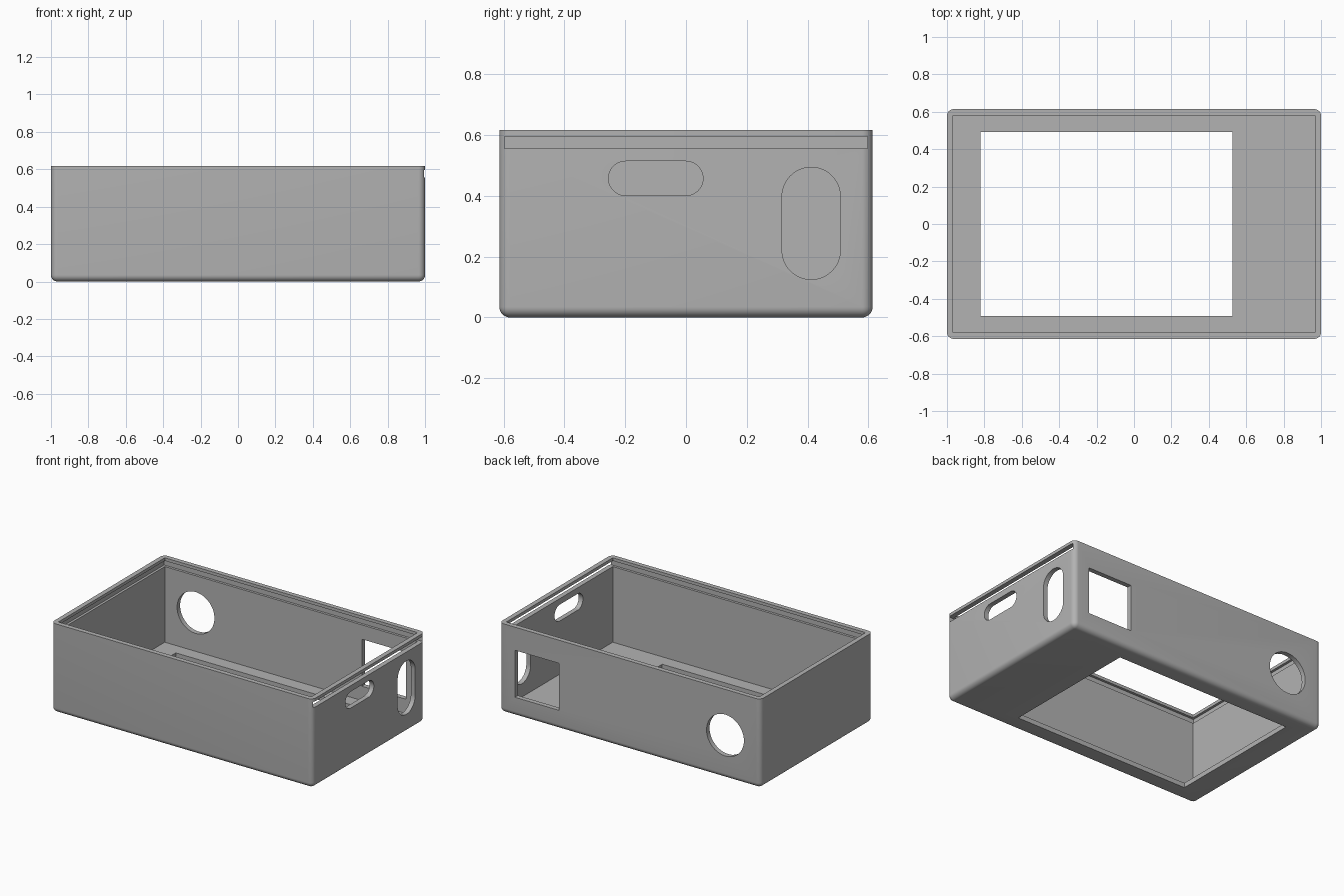
import bpy, bmesh, math
from mathutils import Matrix

if "Cube" in bpy.data.objects:
    bpy.data.objects.remove(bpy.data.objects["Cube"])

W, D, H = 1.0, 0.614, 0.617     # half width, half depth, height
T, R = 0.033, 0.035             # wall thickness, corner radius

grey = bpy.data.materials.new("grey plastic")
grey.diffuse_color = (0.45, 0.45, 0.45, 1)
grey.use_nodes = True
grey.node_tree.nodes["Principled BSDF"].inputs["Base Color"].default_value = grey.diffuse_color


def make_object(name, bm):
    bmesh.ops.recalc_face_normals(bm, faces=bm.faces)
    mesh = bpy.data.meshes.new(name)
    bm.to_mesh(mesh)
    bm.free()
    mesh.materials.append(grey)
    obj = bpy.data.objects.new(name, mesh)
    bpy.context.collection.objects.link(obj)
    return obj


def box_bm(x0, x1, y0, y1, z0, z1):
    bm = bmesh.new()
    bmesh.ops.create_cube(bm, size=1)
    bmesh.ops.scale(bm, vec=(x1 - x0, y1 - y0, z1 - z0), verts=bm.verts)
    bmesh.ops.translate(bm, vec=((x0 + x1) / 2, (y0 + y1) / 2, (z0 + z1) / 2), verts=bm.verts)
    return bm


def box(name, *bounds):
    return make_object(name, box_bm(*bounds))


def stadium(name, y0, y1, z0, z1, n=24):
    """Rounded slot cutter running along x through the right wall."""
    r = min(y1 - y0, z1 - z0) / 2
    cy, cz = (y0 + y1) / 2, (z0 + z1) / 2
    dy, dz = (y1 - y0) / 2 - r, (z1 - z0) / 2 - r
    start = 0 if dz > dy else -math.pi / 2
    bm = bmesh.new()
    verts = []
    for half, s in ((0, 1), (1, -1)):
        for i in range(n + 1):
            a = start + math.pi * (half + i / n)
            verts.append(bm.verts.new((W - 0.1, cy + s * dy + r * math.cos(a),
                                       cz + s * dz + r * math.sin(a))))
    face = bm.faces.new(verts)
    out = bmesh.ops.extrude_face_region(bm, geom=[face])["geom"]
    bmesh.ops.translate(bm, vec=(0.2, 0, 0),
                        verts=[v for v in out if isinstance(v, bmesh.types.BMVert)])
    return make_object(name, bm)


def round_hole(name, x, z, r):
    """Round cutter running along y through the back wall."""
    bm = bmesh.new()
    bmesh.ops.create_cone(bm, cap_ends=True, segments=64, radius1=r, radius2=r, depth=0.2,
                          matrix=Matrix.Translation((x, D, z)) @ Matrix.Rotation(math.pi / 2, 4, 'X'))
    return make_object(name, bm)


# Case body: block with rounded upright and bottom edges, square top rim
bm = box_bm(-W, W, -D, D, 0, H)
edges = [e for e in bm.edges if min(v.co.z for v in e.verts) < 0.01]
bmesh.ops.bevel(bm, geom=edges, offset=R, offset_type='OFFSET', segments=8,
                profile=0.5, affect='EDGES', clamp_overlap=True)
case = make_object("case", bm)

cutters = [
    box("cavity", -W + T, W - T, -D + T, D - T, T, H + 0.1),
    # sliding lid groove, open through the right wall
    box("lid_groove", -W + 0.016, W + 0.1, -0.598, 0.598, 0.556, 0.596),
    box("floor_window", -0.82, 0.526, -0.491, 0.491, -0.1, 0.1),
    stadium("small_side_slot", -0.255, 0.056, 0.401, 0.514),
    stadium("tall_side_slot", 0.316, 0.508, 0.125, 0.494),
    box("back_window", 0.54, 0.88, D - 0.1, D + 0.1, 0.132, 0.457),
    round_hole("back_round_hole", -0.73, 0.30, 0.143),
]
for cutter in cutters:
    mod = case.modifiers.new(cutter.name, 'BOOLEAN')
    mod.operation, mod.solver, mod.object = 'DIFFERENCE', 'EXACT', cutter

# Apply the cuts and drop the cutters
graph = bpy.context.evaluated_depsgraph_get()
cut_mesh = bpy.data.meshes.new_from_object(case.evaluated_get(graph))
case.modifiers.clear()
case.data = cut_mesh
for cutter in cutters:
    bpy.data.objects.remove(cutter)

bpy.context.view_layer.objects.active = case
case.select_set(True)
bpy.ops.object.shade_smooth_by_angle(angle=math.radians(30))
